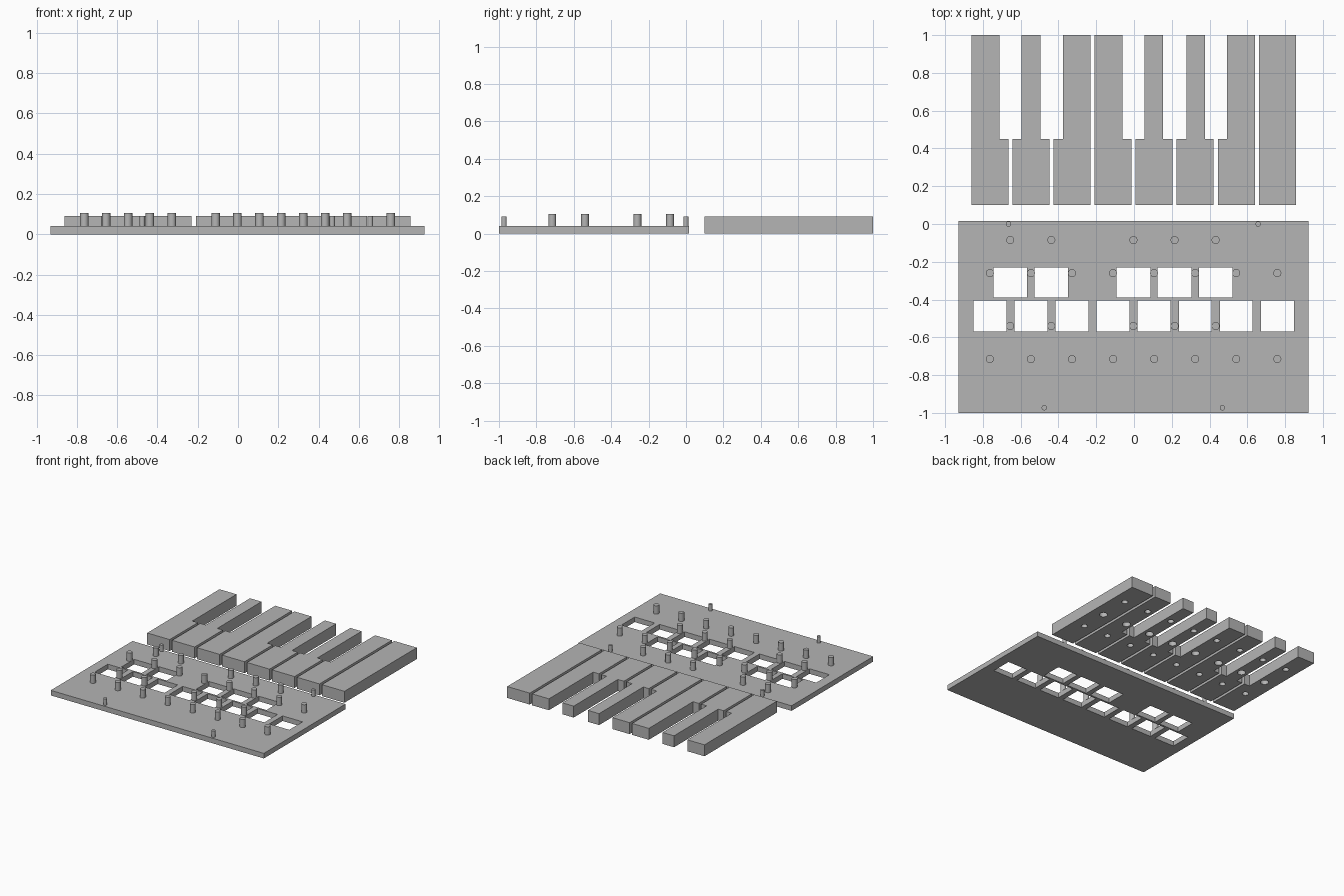
import bpy, bmesh
from mathutils import Matrix

cube = bpy.data.objects.get("Cube")
if cube:
    bpy.data.objects.remove(cube, do_unlink=True)

grey = bpy.data.materials.new("plain grey")
grey.use_nodes = True
grey.diffuse_color = (0.46, 0.46, 0.46, 1)
grey.node_tree.nodes["Principled BSDF"].inputs["Base Color"].default_value = (0.46, 0.46, 0.46, 1)


def finish(bm, name):
    bmesh.ops.recalc_face_normals(bm, faces=bm.faces)
    mesh = bpy.data.meshes.new(name)
    bm.to_mesh(mesh)
    bm.free()
    mesh.materials.append(grey)
    obj = bpy.data.objects.new(name, mesh)
    bpy.context.collection.objects.link(obj)
    return obj


def add_box(bm, x0, x1, y0, y1, z0, z1):
    place = (Matrix.Translation(((x0 + x1) / 2, (y0 + y1) / 2, (z0 + z1) / 2))
             @ Matrix.Diagonal((x1 - x0, y1 - y0, z1 - z0, 1)))
    bmesh.ops.create_cube(bm, size=1, matrix=place)


def add_cylinder(bm, x, y, r, z0, z1):
    bmesh.ops.create_cone(bm, cap_ends=True, segments=32, radius1=r, radius2=r, depth=z1 - z0,
                          matrix=Matrix.Translation((x, y, (z0 + z1) / 2)))


def select_only(obj):
    bpy.ops.object.select_all(action='DESELECT')
    obj.select_set(True)
    bpy.context.view_layer.objects.active = obj


def cut(obj, cutter_bm):
    cutter = finish(cutter_bm, "cutter")
    cutter.hide_render = True
    mod = obj.modifiers.new("cut", 'BOOLEAN')
    mod.operation = 'DIFFERENCE'
    mod.solver = 'EXACT'
    mod.object = cutter
    select_only(obj)
    bpy.ops.object.modifier_apply(modifier=mod.name)
    bpy.data.objects.remove(cutter, do_unlink=True)


def smooth(obj):
    select_only(obj)
    bpy.ops.object.shade_smooth_by_angle()


PITCH = 0.2174
PLATE_TOP = 0.04
KEY_TOP = 0.09
white_x = [-0.763 + PITCH * i for i in range(8)]
# raised keys sit between the naturals, skipping one gap
black_x = [-0.655 + PITCH * i for i in (0, 1, 3, 4, 5)]

# Base plate with two rows of switch openings
bm = bmesh.new()
add_box(bm, -0.93, 0.925, -1, 0.016, 0, PLATE_TOP)
base_plate = finish(bm, "base_plate")
bm = bmesh.new()
for x in white_x:
    add_box(bm, x - 0.087, x + 0.087, -0.57, -0.405, -0.1, 0.1)
for x in black_x:
    add_box(bm, x - 0.089, x + 0.089, -0.39, -0.23, -0.1, 0.1)
cut(base_plate, bm)

# Guide pegs for both kinds of key
bm = bmesh.new()
for xs, ys in ((white_x, (-0.715, -0.26)), (black_x, (-0.54, -0.085))):
    for x in xs:
        for y in ys:
            add_cylinder(bm, x, y, 0.021, PLATE_TOP - 0.005, 0.105)
smooth(finish(bm, "guide_pegs"))

# Thin locating pins near the plate edges
bm = bmesh.new()
for x, y in ((-0.665, 0), (0.657, 0), (-0.475, -0.973), (0.468, -0.973)):
    add_cylinder(bm, x, y, 0.014, PLATE_TOP - 0.005, KEY_TOP)
smooth(finish(bm, "locating_pins"))

# Natural keys: (left notch, right notch) of the narrow rear part
notches = [(0, 0.048), (0.048, 0.048), (0.05, 0), (0, 0.048),
           (0.048, 0.05), (0.052, 0.046), (0.05, 0), (0, 0)]
for i, (x, (left, right)) in enumerate(zip(white_x, notches)):
    x0, x1 = x - 0.098, x + 0.098
    outline = [(x0, 0.1), (x1, 0.1)]
    if right:
        outline += [(x1, 0.45), (x1 - right, 0.45)]
    outline += [(x1 - right, 1), (x0 + left, 1)]
    if left:
        outline += [(x0 + left, 0.45), (x0, 0.45)]
    bm = bmesh.new()
    face = bm.faces.new([bm.verts.new((px, py, 0)) for px, py in outline])
    top = bmesh.ops.extrude_face_region(bm, geom=[face])["geom"]
    bmesh.ops.translate(bm, vec=(0, 0, KEY_TOP),
                        verts=[v for v in top if isinstance(v, bmesh.types.BMVert)])
    key = finish(bm, f"natural_key_{i + 1}")
    # Peg sockets and a wider switch socket in the underside
    bm = bmesh.new()
    for y, r, depth in ((0.345, 0.023, 0.065), (0.8, 0.023, 0.065), (0.56, 0.03, 0.04)):
        add_cylinder(bm, x, y, r, -0.05, depth)
    cut(key, bm)
    smooth(key)
